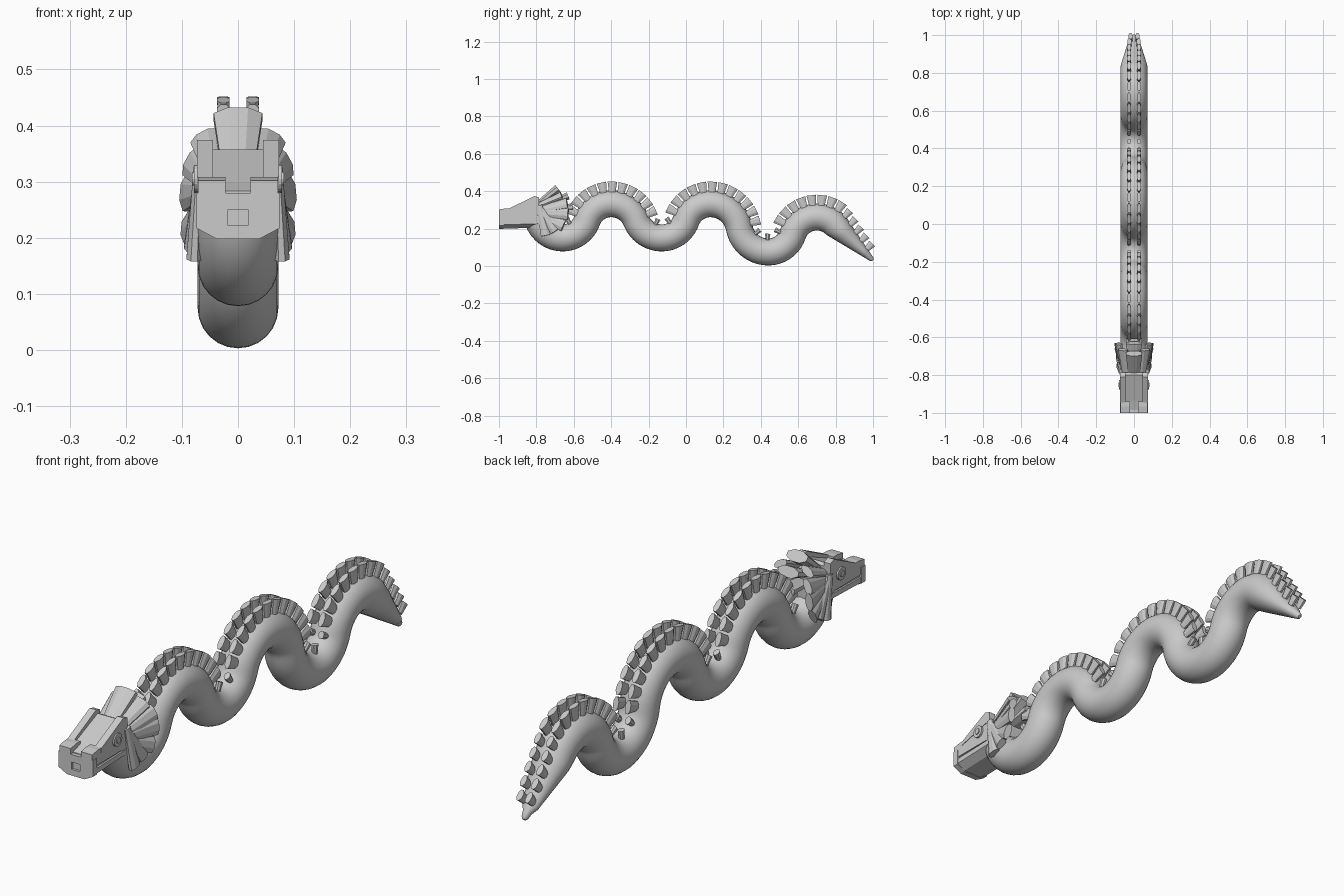
import bpy, bmesh, math
from mathutils import Vector, Matrix

if "Cube" in bpy.data.objects:
    bpy.data.objects.remove(bpy.data.objects["Cube"])

def finish(name, bm, smooth=False):
    bmesh.ops.recalc_face_normals(bm, faces=bm.faces)
    me = bpy.data.meshes.new(name)
    bm.to_mesh(me)
    bm.free()
    ob = bpy.data.objects.new(name, me)
    bpy.context.collection.objects.link(ob)
    if smooth:
        bpy.context.view_layer.objects.active = ob
        ob.select_set(True)
        bpy.ops.object.shade_smooth_by_angle(angle=math.radians(40))
        ob.select_set(False)
    return ob

def loft(bm, rings):
    rows = [[bm.verts.new(p) for p in r] for r in rings]
    n = len(rows[0])
    for a, b in zip(rows, rows[1:]):
        for i in range(n):
            bm.faces.new((a[i], a[(i + 1) % n], b[(i + 1) % n], b[i]))
    bm.faces.new(rows[0][::-1])
    bm.faces.new(rows[-1])

def side_prism(name, profile, x0, x1):
    bm = bmesh.new()
    loft(bm, [[(x, y, z) for y, z in profile] for x in (x0, x1)])
    return finish(name, bm)

def front_prism(name, profile, y0, y1, lift=0.0):
    bm = bmesh.new()
    loft(bm, [[(x, y0, z) for x, z in profile],
              [(x, y1, z + lift) for x, z in profile]])
    return finish(name, bm)

def flare(bm, base, tip, wide, w0, w1, thick, t1, sides=8):
    """Flattened flaring stub from base to tip."""
    base, tip, wide = Vector(base), Vector(tip), Vector(wide)
    axis = (tip - base).normalized()
    wide = (wide - axis * wide.dot(axis)).normalized()
    thin = axis.cross(wide)
    rings = []
    for p, w, t in ((base, w0, thick), (tip, w1, t1)):
        rings.append([p + wide * w * math.cos(a) + thin * t * math.sin(a)
                      for a in [math.tau * (k + .5) / sides for k in range(sides)]])
    loft(bm, rings)

# Wavy centre line in the y-z plane, made of tangent arcs
R = 0.072
def s_curve(p, q, n=12):
    dy, dz = (q[0] - p[0]) / 2, (q[1] - p[1]) / 2
    up = 1 if dz > 0 else -1
    ang = 2 * math.atan(abs(dz) / dy)
    r = dy / math.sin(ang)
    out = []
    for i in range(n):
        t = ang * i / n
        out.append((p[0] + r * math.sin(t), p[1] + up * r * (1 - math.cos(t))))
    for i in range(n):
        t = ang * (1 - i / n)
        out.append((q[0] - r * math.sin(t), q[1] - up * r * (1 - math.cos(t))))
    return out

path = []
for i in range(12):
    a = math.radians(-166 + 76 * i / 12)
    path.append((-.66 + .138 * math.cos(a), .288 + .138 * math.sin(a)))
knots = [(-.66, .15), (-.40, .333), (-.13, .15), (.13, .333), (.44, .075), (.70, .262)]
for p, q in zip(knots, knots[1:]):
    path += s_curve(p, q)
for i in range(9):
    a = math.radians(90 - 46 * i / 8)
    path.append((.70 + .138 * math.cos(a), .124 + .138 * math.sin(a)))
end = path[-1]
for i in range(1, 13):
    f = i / 12
    path.append((end[0] + (.993 - end[0]) * f, end[1] + (.036 - end[1]) * f))

def radius(y):
    return R if y < .80 else R + (.012 - R) * min(1, (y - .80) / .195)

frames = []
for i, p in enumerate(path):
    a, b = path[max(i - 1, 0)], path[min(i + 1, len(path) - 1)]
    t = Vector((0, b[0] - a[0], b[1] - a[1])).normalized()
    frames.append((Vector((0, *p)), t, Vector((0, -t.z, t.y)), radius(p[0])))

# Body
bm = bmesh.new()
rings = []
for c, t, n, r in frames:
    rx = min(R, r + .01) if c.y < .97 else r
    rings.append([c + Vector((rx * math.cos(a), 0, 0)) + n * r * math.sin(a)
                  for a in [math.tau * k / 24 for k in range(24)]])
c, t, n, r = frames[-1]
rings.append([c + t * .008 + (p - c) * .5 for p in rings[-1]])
loft(bm, rings)
finish("body", bm, True)

# Twin rows of back spines, evenly spaced along the raised back line
bm = bmesh.new()
walk, last = .05, None
for i, (c, t, n, r) in enumerate(frames):
    p = c + n * (r + .02)
    if last is not None and c.y > -.585:
        seg = (p - last[0]).length
        pos = .053 - walk
        while pos <= seg and c.y < .975:
            f = pos / seg
            cc = last[1].lerp(c, f)
            nn = last[2].lerp(n, f).normalized()
            tt = Vector((0, nn.z, -nn.y))
            rr = last[3] + (r - last[3]) * f
            bend = seg / max((c - last[1]).length, 1e-6)
            k = max(.55, min(1, .2 + bend * .6))
            for s in (-1, 1):
                off = Vector((s * min(.026, rr * .5 + .006), 0, 0))
                flare(bm, cc + off + nn * (rr * .85), cc + off + nn * (rr + .046 * k),
                      tt, .019 * k, .028 * k, .01, .012)
            pos += .053
        walk = seg - (pos - .053)
    last = (p, c, n, r)
finish("back_spines", bm)

# Head: skull, raised side brows, mouth strip and jaw
side_prism("skull", [(-.985, .25), (-.985, .283), (-.94, .298), (-.80, .357), (-.785, .35), (-.785, .25)], -.071, .071)
for s, side in ((-1, "left"), (1, "right")):
    side_prism("brow_" + side, [(-.95, .29), (-.945, .308), (-.81, .374), (-.785, .366), (-.785, .33)], s * .045, s * .073)
    side_prism("nostril_" + side, [(-1, .278), (-1, .302), (-.965, .308), (-.94, .308), (-.94, .278)], s * .022, s * .071)
    bm = bmesh.new()
    for rad, x in ((.025, .0745), (.012, .078)):
        m = Matrix.Translation((s * x, -.85, .305)) @ Matrix.Rotation(math.pi / 2, 4, 'Y')
        bmesh.ops.create_cone(bm, cap_ends=True, segments=16, radius1=rad, radius2=rad, depth=.008, matrix=m)
    finish("eye_" + side, bm)
side_prism("mouth_strip", [(-.99, .238), (-.99, .252), (-.77, .252), (-.77, .238)], -.066, .066)
front_prism("jaw", [(-.073, .24), (.073, .24), (.073, .22), (.04, .199), (-.04, .199), (-.073, .22)], -.99, -.79, .006)
front_prism("neck_block", [(-.055, .24), (.055, .24), (.06, .31), (.03, .345), (-.03, .345), (-.06, .31)], -.80, -.71)

# Muzzle plate with a square socket
muzzle = front_prism("muzzle", [(-.074, .28), (.074, .28), (.074, .217), (.038, .198), (-.038, .198), (-.074, .217)], -1, -.975)
cutter = front_prism("socket_cutter", [(-.018, .222), (.018, .222), (.018, .25), (-.018, .25)], -1.02, -.985)
cutter.hide_render = True
mod = muzzle.modifiers.new("socket", 'BOOLEAN')
mod.operation, mod.object, mod.solver = 'DIFFERENCE', cutter, 'EXACT'
bpy.context.view_layer.objects.active = muzzle
bpy.ops.object.modifier_apply(modifier="socket")
bpy.data.objects.remove(cutter)

# Mane: flaring tufts swept back from the head
bm = bmesh.new()
flare(bm, (0, -.80, .325), (0, -.685, .415), (1, 0, 0), .032, .047, .015, .024)
flare(bm, (0, -.76, .32), (0, -.63, .375), (1, 0, 0), .03, .047, .012, .022)
flare(bm, (0, -.75, .30), (0, -.605, .315), (1, 0, 0), .03, .047, .012, .022)
for s in (-1, 1):
    for base, tip, wide, w0, w1 in [
            ((.045, -.79, .325), (.058, -.665, .378), (1, 0, -.6), .02, .03),
            ((.055, -.78, .30), (.08, -.635, .335), (.5, 0, -1), .02, .032),
            ((.06, -.78, .285), (.09, -.63, .28), (.1, 0, -1), .02, .036),
            ((.06, -.78, .27), (.088, -.655, .215), (0, 1, 1), .02, .033),
            ((.07, -.785, .325), (.078, -.75, .163), (0, 1, 0), .017, .028),
            ((.07, -.775, .30), (.082, -.70, .185), (0, 1, .4), .017, .028)]:
        flip = lambda v: (s * v[0], v[1], v[2])
        flare(bm, flip(base), flip(tip), flip(wide), w0, w1, .01, .015)
finish("mane", bm)
